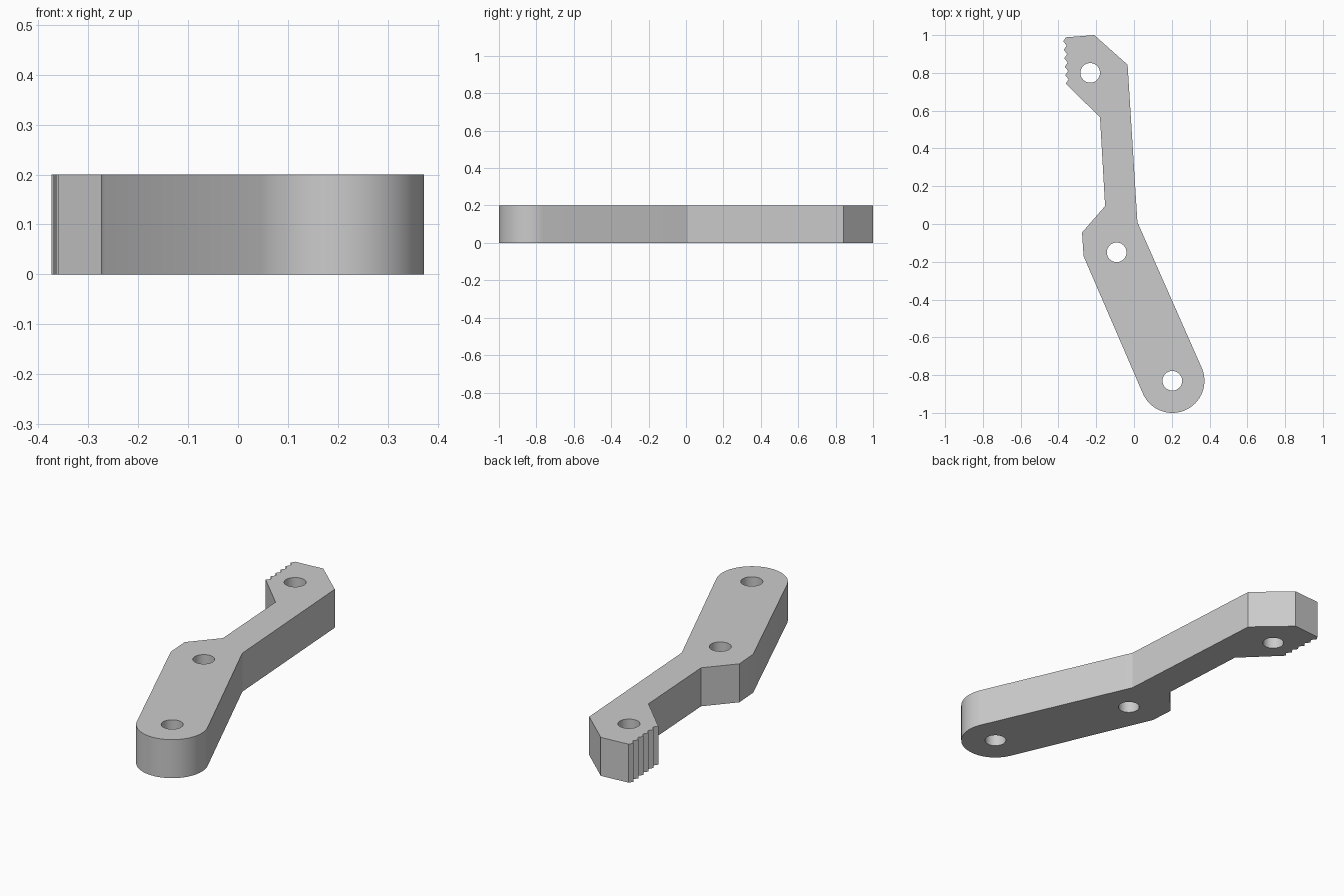
import bpy
import bmesh
from math import sin, cos, pi, radians

cube = bpy.data.objects.get("Cube")
if cube:
    bpy.data.objects.remove(cube, do_unlink=True)

THICKNESS = 0.2
PIVOT = (0.203, -0.83)
HOLES = [(-0.232, 0.8), (-0.092, -0.15), PIVOT]


def arc(center, radius, start, end, steps):
    """Points along an arc, both ends included."""
    angles = [start + (end - start) * i / steps for i in range(steps + 1)]
    return [(center[0] + radius * cos(a), center[1] + radius * sin(a)) for a in angles]


def serrations(top, bottom, count, depth):
    """Toothed edge running from the top tip to the bottom tip."""
    points = []
    for i in range(count * 2 + 1):
        t = i / (count * 2)
        x = top[0] + (bottom[0] - top[0]) * t + (depth if i % 2 else 0)
        points.append((x, top[1] + (bottom[1] - top[1]) * t))
    return points


def add_loop(bm, points):
    verts = [bm.verts.new((x, y, 0)) for x, y in points]
    return [bm.edges.new((v, verts[(i + 1) % len(verts)])) for i, v in enumerate(verts)]


# Outline, clockwise from the toothed head round the rounded foot
tilt = radians(23.6)
outline = [(-0.362, 0.988), (-0.21, 1.0), (-0.034, 0.843), (0.018, 0.01)]
outline += arc(PIVOT, 0.17, tilt, tilt - pi, 40)
outline += [(-0.267, -0.17), (-0.275, -0.045), (-0.153, 0.095), (-0.18, 0.565)]
outline += reversed(serrations((-0.374, 0.967), (-0.361, 0.743), 5, 0.016))

# Fill the outline around the holes and extrude it to a plate
bm = bmesh.new()
edges = add_loop(bm, outline)
for hole in HOLES:
    edges += add_loop(bm, arc(hole, 0.052, 0, 2 * pi, 32)[:-1])
bmesh.ops.triangle_fill(bm, use_beauty=True, use_dissolve=False, edges=edges)
extruded = bmesh.ops.extrude_face_region(bm, geom=bm.faces[:], use_keep_orig=True)
top_verts = [g for g in extruded["geom"] if isinstance(g, bmesh.types.BMVert)]
bmesh.ops.translate(bm, vec=(0, 0, THICKNESS), verts=top_verts)
bmesh.ops.recalc_face_normals(bm, faces=bm.faces[:])

mesh = bpy.data.meshes.new("lever_arm")
bm.to_mesh(mesh)
bm.free()
lever = bpy.data.objects.new("lever_arm", mesh)
bpy.context.collection.objects.link(lever)

# Plain grey material
grey = bpy.data.materials.new("light_grey")
grey.use_nodes = True
color = (0.6, 0.6, 0.6, 1)
grey.diffuse_color = color
grey.node_tree.nodes["Principled BSDF"].inputs["Base Color"].default_value = color
mesh.materials.append(grey)

# Smooth the round walls, keep corners sharp
bpy.ops.object.select_all(action="DESELECT")
lever.select_set(True)
bpy.context.view_layer.objects.active = lever
bpy.ops.object.shade_smooth_by_angle(angle=radians(20))
